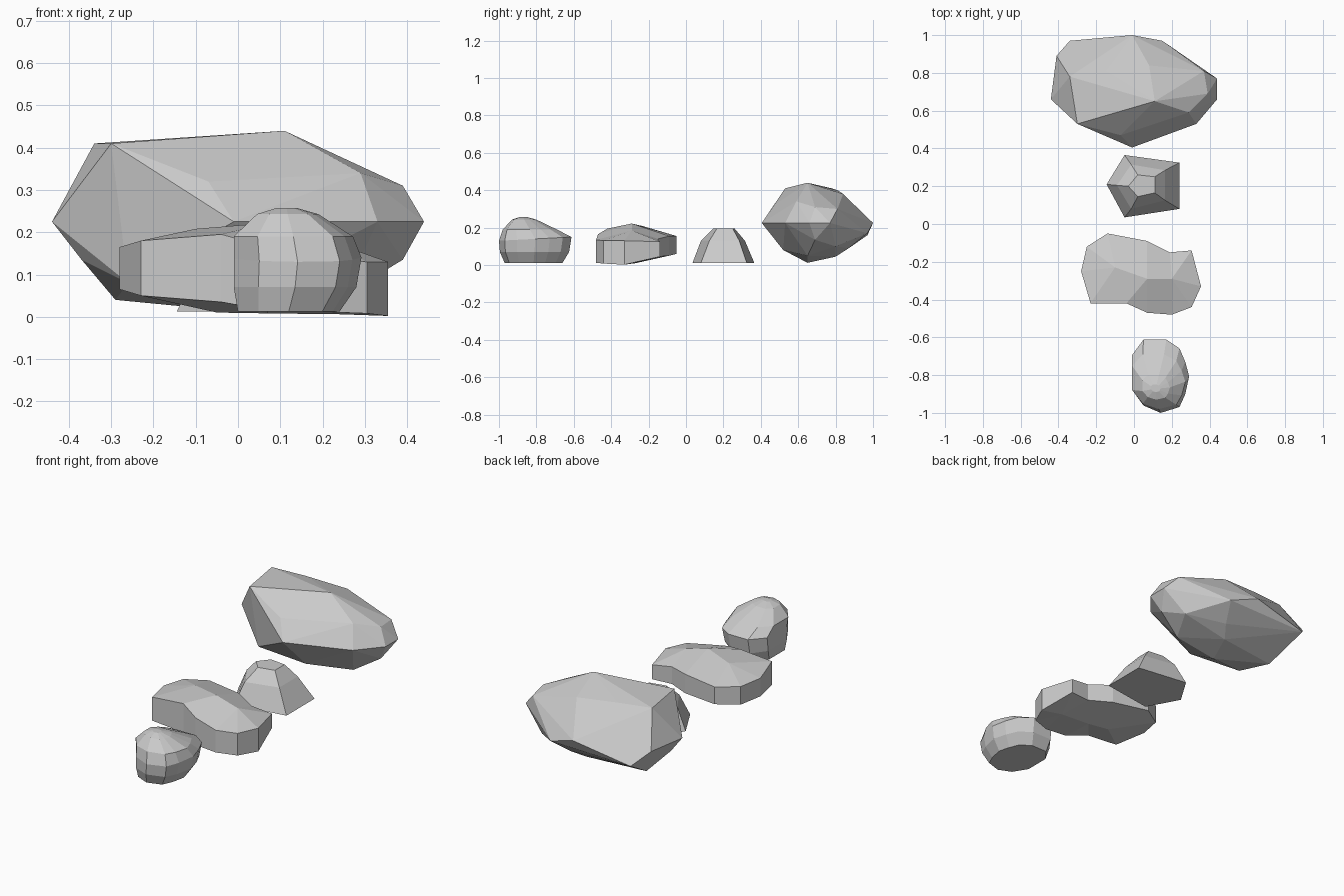
import bpy, bmesh


def finish(name, bm):
    bmesh.ops.recalc_face_normals(bm, faces=bm.faces)
    me = bpy.data.meshes.new(name)
    bm.to_mesh(me)
    bm.free()
    ob = bpy.data.objects.new(name, me)
    bpy.context.collection.objects.link(ob)
    return ob


def loft(name, rings):
    """Skin equal-length rings; coincident points collapse to ridges."""
    bm = bmesh.new()
    vs = [[bm.verts.new(p) for p in r] for r in rings]
    n = len(rings[0])
    for a, b in zip(vs, vs[1:]):
        for i in range(n):
            j = (i + 1) % n
            bm.faces.new((a[i], a[j], b[j], b[i]))
    for ring in (vs[0], vs[-1]):
        if len({tuple(v.co) for v in ring}) == n:
            bm.faces.new(ring)
    bmesh.ops.remove_doubles(bm, verts=bm.verts, dist=0.0005)
    return finish(name, bm)


def hull(name, points):
    bm = bmesh.new()
    for p in points:
        bm.verts.new(p)
    res = bmesh.ops.convex_hull(bm, input=bm.verts)
    junk = {e for e in res["geom_interior"] + res["geom_unused"]
            if isinstance(e, bmesh.types.BMVert)}
    bmesh.ops.delete(bm, geom=list(junk), context='VERTS')
    bmesh.ops.dissolve_limit(bm, angle_limit=0.03, verts=bm.verts, edges=bm.edges)
    return finish(name, bm)


# Large boulder: upper facets, equator, underside
upper = [(-.30, .53, .41), (-.07, .47, .32), (.11, .65, .44), (-.04, .65, .425),
         (.29, .59, .34), (.39, .69, .31), (.37, .81, .30), (.08, .84, .38),
         (-.15, .81, .40), (-.34, .78, .41)]
middle = [(-.44, .66, .225), (-.01, .405, .225), (.33, .53, .225),
          (.44, .66, .225), (.44, .77, .225), (.15, .97, .17),
          (-.01, 1.0, .225), (-.34, .97, .16), (-.41, .89, .23)]
under = [(-.37, .66, .135), (-.29, .76, .04), (-.26, .55, .08), (0, .65, .012),
         (.05, .52, .08), (.25, .65, .05), (.39, .69, .135), (.32, .80, .10),
         (.05, .80, .045), (.1, .87, .09)]
hull("large_boulder", upper + middle + under)

# Small five-sided stone
base = [(-.145, .21), (-.05, .365), (.24, .325), (.24, .08), (-.05, .035)]
mid = [(-.09, .205), (-.015, .315), (.165, .285), (.165, .125), (-.015, .08)]
cap = [(-.03, .2), (.02, .26), (.11, .25), (.11, .165), (.02, .145)]
loft("small_stone", [[(x, y, z) for x, y in r]
                     for r, z in ((base, .012), (mid, .13), (cap, .195))])

# Flat stone: steep walls with a low ridge; x, y, wall bottom, wall top
wall = [(-.28, -.25, .065, .165), (-.25, -.12, .06, .16), (-.14, -.05, .06, .155),
        (.07, -.09, .05, .155), (.19, -.15, .045, .14), (.305, -.14, .045, .125),
        (.355, -.33, .002, .13), (.305, -.44, .008, .13), (.20, -.48, .012, .135),
        (.07, -.47, .015, .165), (-.04, -.42, .035, .195), (-.23, -.42, .05, .18)]
ridge = [(-.10, -.23, .208), (.07, -.29, .222), (.20, -.29, .185)]
keel = [(-.05, -.27, .01), (.07, -.29, .008), (.24, -.30, .006)]
pick = [0, 0, 0, 1, 2, 2, 2, 2, 2, 1, 1, 0]
loft("flat_stone", [[keel[k] for k in pick],
                    [(x, y, a) for x, y, a, b in wall],
                    [(x, y, b) for x, y, a, b in wall],
                    [ridge[k] for k in pick]])

# Rounded stone: one outline fitted to bounds at each height
outline = [(0, .35), (0, .79), (.2, 1), (.6, 1), (.83, .88), (.93, .7),
           (1, .5), (.93, .25), (.83, .08), (.5, 0), (.2, .1)]
levels = [(0, .24, -.97, -.66, .012), (-.01, .28, -.995, -.625, .07),
          (-.01, .292, -1.0, -.612, .13), (-.01, .272, -.98, -.69, .19),
          (.045, .19, -.93, -.80, .243), (.09, .14, -.89, -.85, .257)]
rings = []
for x0, x1, y0, y1, z in levels:
    # the back of the third level rises to form the sloping shoulder
    rings.append([(x0 + u * (x1 - x0), y0 + v * (y1 - y0),
                   z + (.02 * v if z == .13 else 0)) for u, v in outline])
loft("round_stone", rings)
